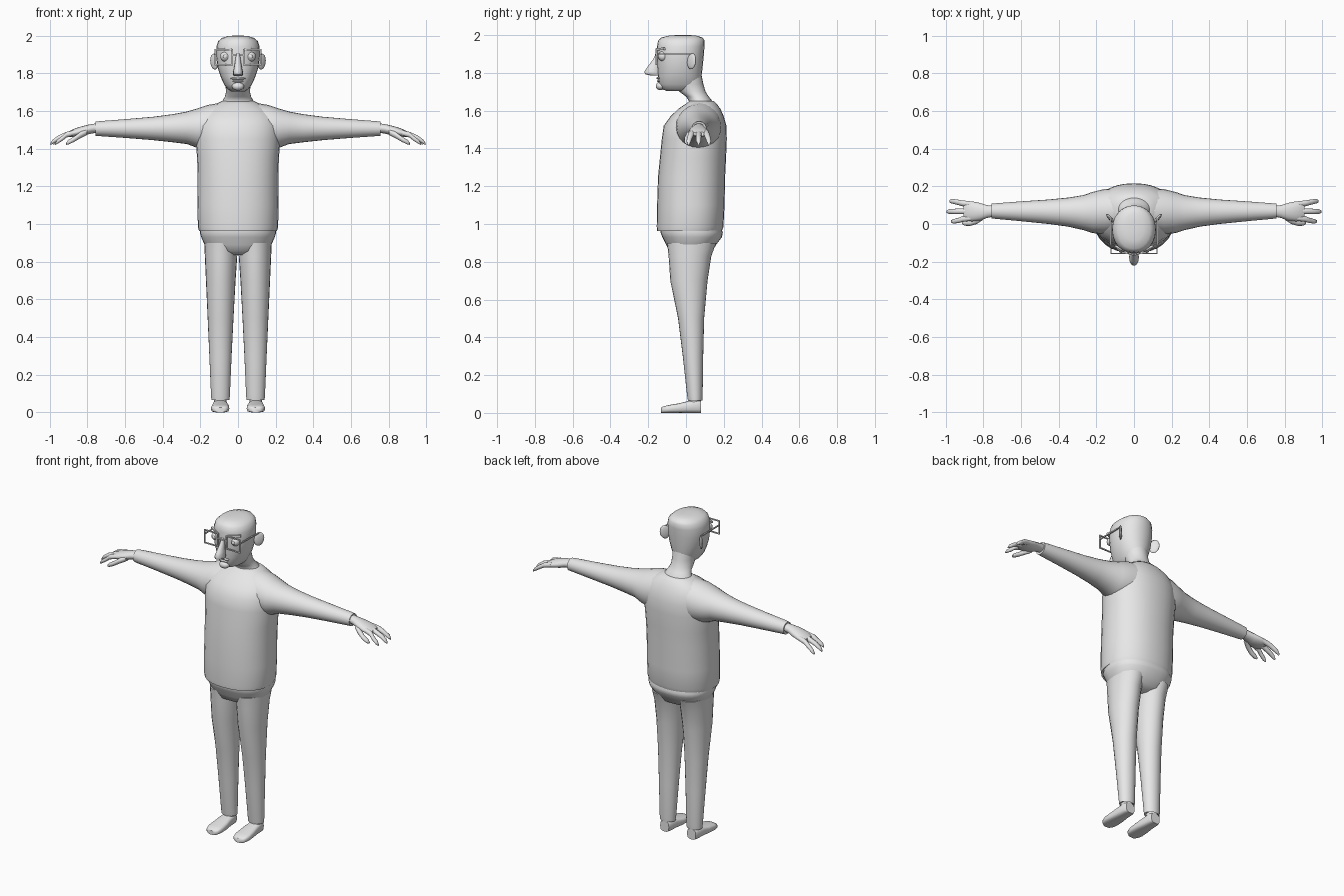
import bpy, bmesh, math
from mathutils import Vector

grey = bpy.data.materials.new("plain grey")
grey.diffuse_color = (0.8, 0.8, 0.8, 1)


def finish(bm, name, mirror=False, angle=50):
    """Turn a bmesh into a smooth-shaded object, optionally mirrored in x."""
    bmesh.ops.recalc_face_normals(bm, faces=bm.faces)
    me = bpy.data.meshes.new(name)
    bm.to_mesh(me)
    bm.free()
    ob = bpy.data.objects.new(name, me)
    bpy.context.collection.objects.link(ob)
    me.materials.append(grey)
    if mirror:
        ob.modifiers.new("mirror", "MIRROR").use_mirror_merge = False
    bpy.ops.object.select_all(action="DESELECT")
    ob.select_set(True)
    bpy.context.view_layer.objects.active = ob
    bpy.ops.object.shade_smooth_by_angle(angle=math.radians(angle))
    return ob


def loft(name, axis, rows, n=24, power=2.0, mirror=False, angle=50):
    """Rows are (position on axis, low a, high a, low b, high b)."""
    bm = bmesh.new()
    rings = []
    for p, a0, a1, b0, b1 in rows:
        ring = []
        for i in range(n):
            t = 2 * math.pi * i / n
            c, s = math.cos(t), math.sin(t)
            a = (a0 + a1) / 2 + (a1 - a0) / 2 * math.copysign(abs(c) ** (2 / power), c)
            b = (b0 + b1) / 2 + (b1 - b0) / 2 * math.copysign(abs(s) ** (2 / power), s)
            co = {"x": (p, a, b), "y": (a, p, b), "z": (a, b, p)}[axis]
            ring.append(bm.verts.new(co))
        rings.append(ring)
    for r, q in zip(rings, rings[1:]):
        for i in range(n):
            j = (i + 1) % n
            bm.faces.new((r[i], r[j], q[j], q[i]))
    bm.faces.new(rings[0])
    bm.faces.new(rings[-1])
    return finish(bm, name, mirror, angle)


def ball(name, centre, size, mirror=False):
    bm = bmesh.new()
    bmesh.ops.create_uvsphere(bm, u_segments=16, v_segments=10, radius=1)
    for v in bm.verts:
        v.co = Vector(centre) + Vector(c * s for c, s in zip(v.co, size))
    return finish(bm, name, mirror)


def bars(name, segments, r, mirror=False):
    """Thin square rods between pairs of points."""
    bm = bmesh.new()
    for p, q in segments:
        p, q = Vector(p), Vector(q)
        d = q - p
        rot = d.to_track_quat("Z", "Y")
        made = bmesh.ops.create_cube(bm, size=1)["verts"]
        for v in made:
            v.co = (p + q) / 2 + rot @ Vector((v.co.x * 2 * r, v.co.y * 2 * r, v.co.z * (d.length + 2 * r)))
    return finish(bm, name, mirror, 30)


def sym(rows):
    """Rows (z, half width, y front, y back) to loft rows centred on x."""
    return [(z, -w, w, f, b) for z, w, f, b in rows]


# Sweater body
loft("sweater_body", "z", sym([
    (0.975, 0.19, -0.13, 0.17), (0.962, 0.207, -0.153, 0.19), (0.985, 0.213, -0.155, 0.198),
    (1.1, 0.215, -0.153, 0.204), (1.25, 0.214, -0.148, 0.207), (1.35, 0.217, -0.138, 0.212),
    (1.45, 0.225, -0.128, 0.216), (1.52, 0.222, -0.118, 0.214), (1.57, 0.205, -0.082, 0.2),
    (1.61, 0.165, -0.04, 0.182), (1.637, 0.115, 0.0, 0.162), (1.652, 0.085, 0.02, 0.145)]),
    n=32, power=2.2)

# Sleeves
loft("sleeve", "x", [
    (0.08, -0.04, 0.19, 1.40, 1.645), (0.16, -0.055, 0.185, 1.39, 1.632),
    (0.22, -0.048, 0.17, 1.405, 1.612), (0.27, -0.032, 0.153, 1.424, 1.597),
    (0.35, -0.014, 0.14, 1.434, 1.582), (0.45, 0.0, 0.13, 1.445, 1.569),
    (0.6, 0.015, 0.12, 1.457, 1.556), (0.73, 0.027, 0.11, 1.466, 1.546),
    (0.755, 0.03, 0.108, 1.468, 1.543), (0.753, 0.036, 0.102, 1.474, 1.537)], mirror=True)

# Hands with three fingers and a thumb
loft("palm", "x", [
    (0.74, 0.04, 0.096, 1.485, 1.535), (0.78, 0.032, 0.1, 1.48, 1.53),
    (0.82, 0.018, 0.112, 1.468, 1.521), (0.86, 0.014, 0.12, 1.462, 1.509),
    (0.89, 0.018, 0.122, 1.462, 1.496), (0.905, 0.032, 0.112, 1.465, 1.487)], n=16, mirror=True)


def digit(name, path):
    loft(name, "x", [(x, y - r, y + r, z - r, z + r) for x, y, z, r in path], n=10, mirror=True)


for label, y, dy, tip in (("front", 0.032, -0.018, 0.97), ("middle", 0.068, -0.002, 0.995), ("rear", 0.105, 0.016, 0.98)):
    digit(label + "_finger", [
        (0.865, y, 1.485, 0.015), (0.91, y + dy * 0.3, 1.474, 0.0155),
        (tip - 0.04, y + dy * 0.7, 1.456, 0.014), (tip - 0.012, y + dy, 1.437, 0.012),
        (tip, y + dy, 1.425, 0.006)])
digit("thumb", [(0.8, 0.04, 1.49, 0.018), (0.835, 0.018, 1.473, 0.018), (0.87, 0.005, 1.45, 0.015),
                (0.9, 0.004, 1.434, 0.013), (0.912, 0.006, 1.426, 0.006)])

# Trousers
loft("trouser_hips", "z", sym([
    (0.835, 0.06, -0.05, 0.09), (0.855, 0.15, -0.088, 0.137), (0.89, 0.178, -0.105, 0.16),
    (0.93, 0.195, -0.125, 0.19), (0.955, 0.203, -0.135, 0.195), (0.99, 0.195, -0.13, 0.18)]),
    n=32, power=2.3)
loft("trouser_leg", "z", [
    (0.072, 0.05, 0.135, 0.016, 0.08), (0.066, 0.045, 0.141, 0.01, 0.086),
    (0.09, 0.043, 0.143, 0.006, 0.088), (0.3, 0.034, 0.152, -0.017, 0.091),
    (0.5, 0.024, 0.161, -0.042, 0.096), (0.7, 0.013, 0.17, -0.083, 0.114),
    (0.83, 0.004, 0.176, -0.092, 0.134), (0.9, 0.0, 0.179, -0.1, 0.16)], mirror=True)

# Shoes: rounded sections from toe to heel, flat underneath
shoe = loft("shoe", "y", [
    (-0.133, 0.07, 0.118, 0.0, 0.026), (-0.122, 0.054, 0.134, 0.0, 0.034),
    (-0.09, 0.046, 0.143, 0.0, 0.042), (-0.04, 0.047, 0.14, 0.0, 0.05),
    (0.01, 0.054, 0.134, 0.0, 0.062), (0.06, 0.056, 0.132, 0.0, 0.068),
    (0.08, 0.064, 0.124, 0.0, 0.064)], n=20, power=3.2, mirror=True)
loft("ankle", "z", [(0.03, 0.06, 0.127, 0.012, 0.078), (0.12, 0.06, 0.127, 0.018, 0.078)], n=16, mirror=True)

# Neck and head
loft("neck", "z", sym([
    (1.62, 0.1, 0.01, 0.15), (1.65, 0.084, 0.016, 0.14), (1.675, 0.07, 0.0, 0.12),
    (1.70, 0.064, -0.035, 0.104), (1.74, 0.066, -0.06, 0.092), (1.8, 0.075, -0.06, 0.08)]))
loft("head", "z", sym([
    (1.703, 0.035, -0.1, 0.03), (1.715, 0.055, -0.128, 0.06), (1.74, 0.073, -0.143, 0.076),
    (1.78, 0.092, -0.148, 0.082), (1.83, 0.108, -0.152, 0.088), (1.89, 0.116, -0.155, 0.094),
    (1.94, 0.115, -0.154, 0.098), (1.97, 0.105, -0.148, 0.099), (1.987, 0.086, -0.132, 0.088),
    (1.997, 0.052, -0.09, 0.055), (2.0, 0.02, -0.05, 0.02)]), power=2.15)

# Ears, flared backwards
bm = bmesh.new()
bmesh.ops.create_uvsphere(bm, u_segments=14, v_segments=8, radius=1)
for v in bm.verts:
    x, y, z = v.co
    v.co = (0.126 + 0.012 * x + 0.018 * y, 0.03 + 0.024 * y, 1.862 + 0.042 * z + 0.006 * y)
finish(bm, "ear", True)

# Long drooping nose
loft("nose", "z", [
    (1.785, -0.02, 0.02, -0.185, -0.14), (1.793, -0.026, 0.026, -0.217, -0.135),
    (1.807, -0.026, 0.026, -0.222, -0.135), (1.83, -0.021, 0.021, -0.206, -0.135),
    (1.87, -0.014, 0.014, -0.176, -0.135), (1.905, -0.01, 0.01, -0.158, -0.135)], n=14)

# Eyes, brows, mouth and beard
ball("eye", (0.068, -0.122, 1.888), (0.026, 0.026, 0.026), True)
ball("pupil", (0.068, -0.147, 1.888), (0.011, 0.006, 0.011), True)
bars("eyebrow", [((0.04, -0.148, 1.925), (0.095, -0.118, 1.928))], 0.006, True)
ball("upper_lip", (0, -0.145, 1.772), (0.04, 0.012, 0.007))
ball("lower_lip", (0, -0.143, 1.757), (0.03, 0.012, 0.006))
ball("chin_beard", (0, -0.135, 1.73), (0.032, 0.025, 0.022))

# Spectacles
x0, x1, z0, z1, y = 0.03, 0.122, 1.845, 1.925, -0.157
corners = [(x0, y, z0), (x1, y, z0), (x1, y, z1), (x0, y, z1)]
rim = list(zip(corners, corners[1:] + corners[:1]))
bars("glasses_frame", rim + [
    ((x1, y, 1.9), (0.124, 0.025, 1.9)), ((x0, y, 1.897), (0, y - 0.004, 1.897))], 0.0035, True)
